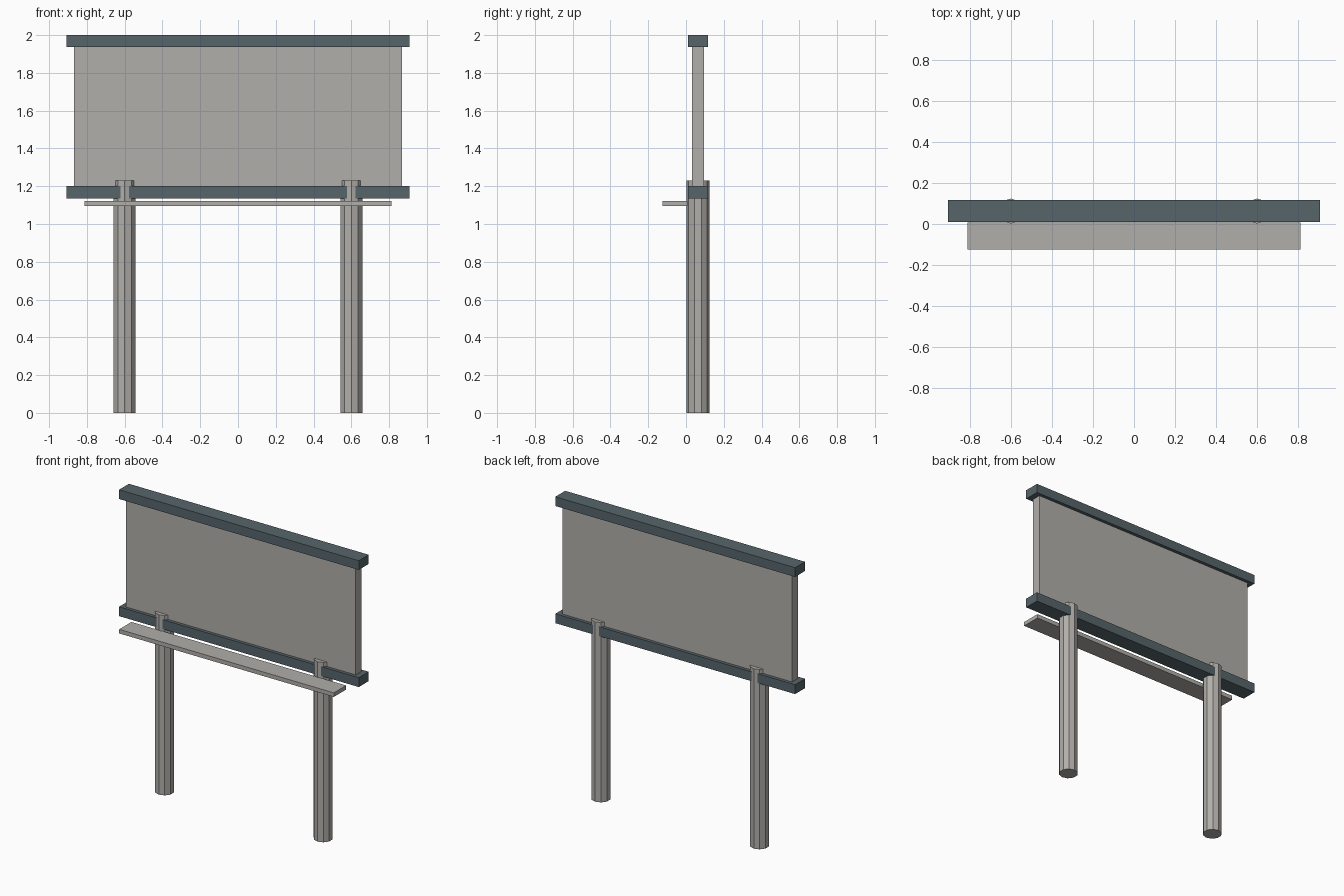
import bpy
import math

cube = bpy.data.objects.get("Cube")
if cube:
    bpy.data.objects.remove(cube, do_unlink=True)


def material(name, rgb):
    mat = bpy.data.materials.new(name)
    mat.use_nodes = True
    color = (*rgb, 1.0)
    mat.diffuse_color = color
    mat.node_tree.nodes["Principled BSDF"].inputs["Base Color"].default_value = color
    return mat


def box(name, x, y, z, mat):
    """Box from (min, max) ranges on each axis."""
    bpy.ops.mesh.primitive_cube_add(size=1)
    obj = bpy.context.object
    obj.name = name
    for v in obj.data.vertices:
        v.co = [r[0] + (c + 0.5) * (r[1] - r[0]) for c, r in zip(v.co, (x, y, z))]
    obj.data.materials.append(mat)
    return obj


def post(name, x, mat):
    """Ten-sided post with a corner facing front and back."""
    bpy.ops.mesh.primitive_cylinder_add(
        vertices=10, radius=POST_RADIUS, depth=POST_HEIGHT,
        location=(x, CENTRE_Y, POST_HEIGHT / 2))
    obj = bpy.context.object
    obj.name = name
    obj.data.materials.append(mat)
    return obj


def around(half):
    return (CENTRE_Y - half, CENTRE_Y + half)


CENTRE_Y = 0.063
POST_RADIUS = 0.061
POST_HEIGHT = 1.23

grey = material("warm grey", (0.44, 0.425, 0.40))
slate = material("dark slate", (0.095, 0.13, 0.145))

# Sign panel between two rails
box("sign_panel", (-0.868, 0.868), around(0.031), (1.19, 1.945), grey)
box("top_rail", (-0.907, 0.907), around(0.0535), (1.937, 2.0), slate)
box("bottom_rail", (-0.907, 0.907), around(0.0535), (1.136, 1.2), slate)

# Walkway board in front of the posts
box("walkway", (-0.812, 0.812), (-0.124, 0.008), (1.094, 1.122), grey)

# Supporting posts
for side, x in (("right", -0.6), ("left", 0.6)):
    post(side + "_post", x, grey)
